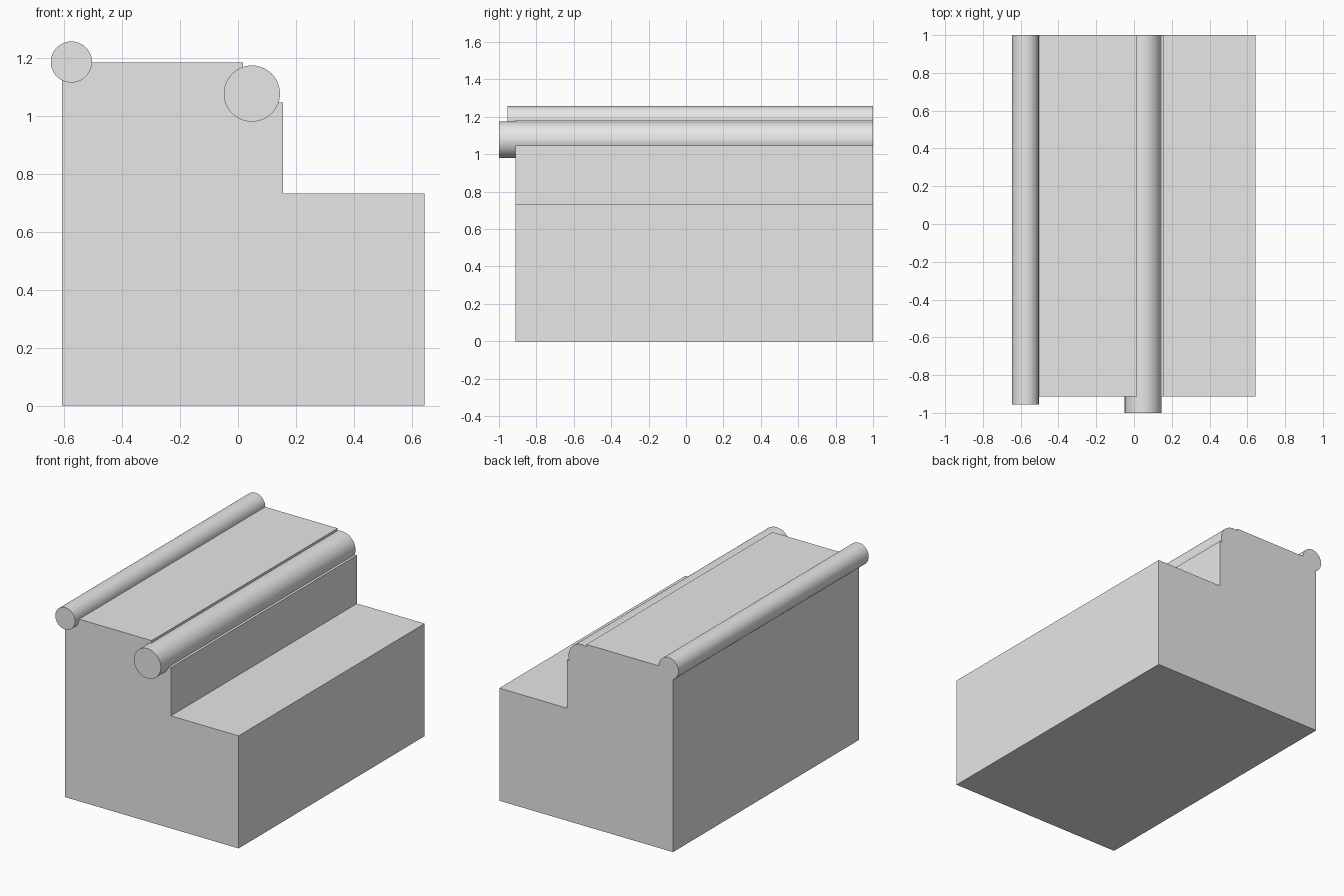
import bpy
import bmesh
import math
from mathutils import Matrix, Vector

cube = bpy.data.objects.get("Cube")
if cube:
    bpy.data.objects.remove(cube, do_unlink=True)

BACK = 1.0

grey = bpy.data.materials.new("plain_grey")
grey.use_nodes = True
colour = (0.8, 0.8, 0.8, 1.0)
grey.diffuse_color = colour
grey.node_tree.nodes["Principled BSDF"].inputs["Base Color"].default_value = colour


def finish(name, bm):
    bmesh.ops.recalc_face_normals(bm, faces=bm.faces)
    mesh = bpy.data.meshes.new(name)
    bm.to_mesh(mesh)
    bm.free()
    mesh.materials.append(grey)
    obj = bpy.data.objects.new(name, mesh)
    bpy.context.collection.objects.link(obj)
    return obj


def extrude_profile(name, profile, front):
    """Extrude an x-z outline from the front plane to the back plane."""
    bm = bmesh.new()
    face = bm.faces.new([bm.verts.new((x, front, z)) for x, z in profile])
    result = bmesh.ops.extrude_face_region(bm, geom=[face], use_keep_orig=True)
    moved = [v for v in result["geom"] if isinstance(v, bmesh.types.BMVert)]
    bmesh.ops.translate(bm, verts=moved, vec=Vector((0, BACK - front, 0)))
    return finish(name, bm)


def roll(name, x, z, radius, front):
    """Cylinder lying along y, ending flush with the back plane."""
    bm = bmesh.new()
    place = Matrix.Translation((x, (front + BACK) / 2, z)) @ Matrix.Rotation(math.pi / 2, 4, "X")
    bmesh.ops.create_cone(bm, cap_ends=True, segments=48, radius1=radius,
                          radius2=radius, depth=BACK - front, matrix=place)
    return finish(name, bm)


# Stepped body with a small notch along its upper edge
extrude_profile("stepped_body", [
    (-0.607, 0), (0.643, 0), (0.643, 0.732), (0.156, 0.732),
    (0.156, 1.046), (0.017, 1.046), (0.017, 1.184), (-0.607, 1.184),
], -0.912)

# Rolls along the two upper edges
roll("left_edge_roll", 0.048, 1.077, 0.097, -1.0)
roll("right_edge_roll", -0.575, 1.186, 0.071, -0.955)
